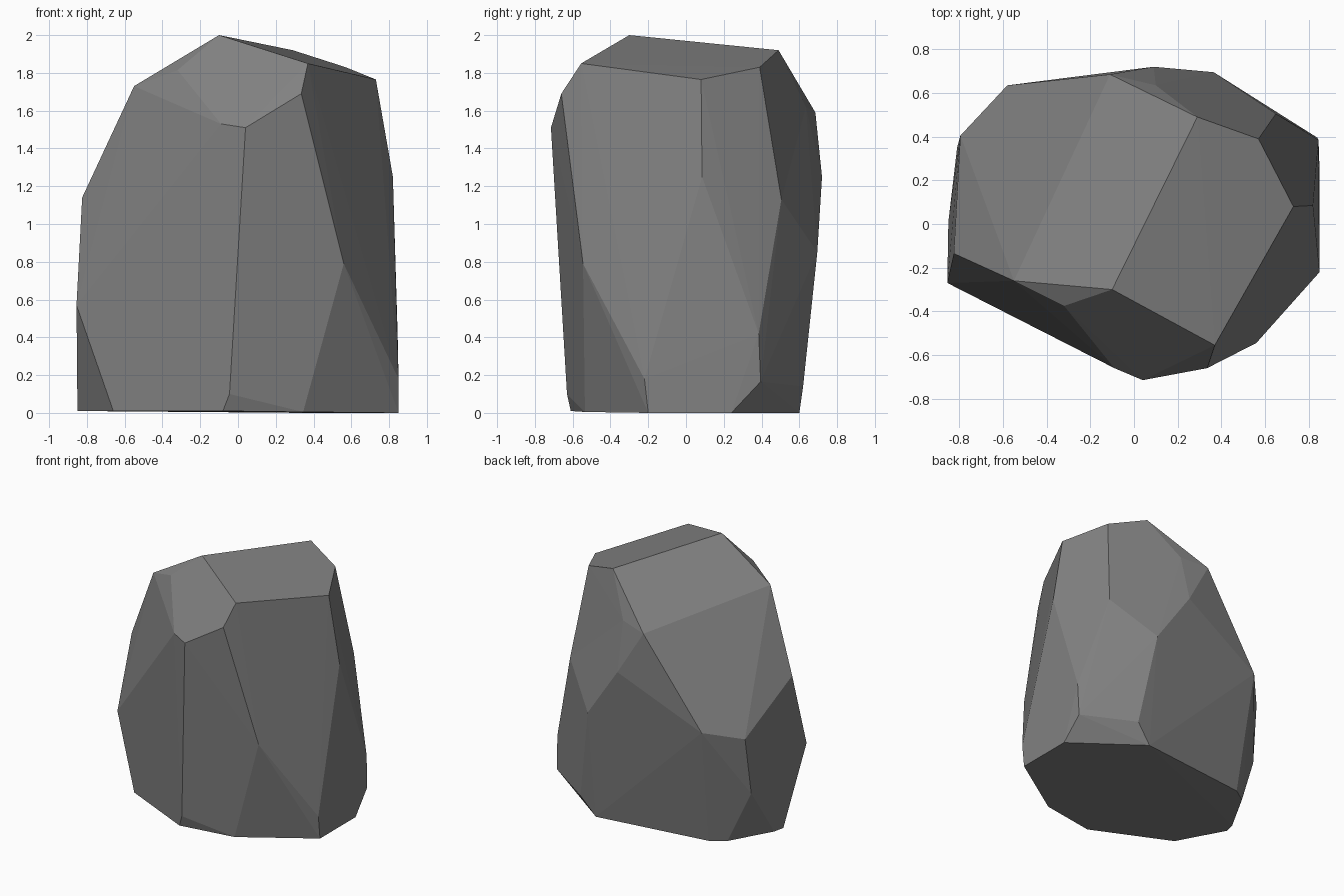
import bpy, bmesh
from mathutils import Vector

# Stone corners, grouped by height
crown = [(-.10, -.30, 2.0), (.37, -.555, 1.85), (.73, .08, 1.765),
         (.57, .39, 1.83), (.29, .49, 1.92), (-.32, -.375, 1.815),
         (-.55, -.26, 1.73), (-.11, .685, 1.59), (.335, -.66, 1.69),
         (.04, -.715, 1.51), (-.09, -.66, 1.53)]
waist = [(-.825, -.135, 1.14), (-.795, .405, .84), (-.58, .635, .92),
         (.09, .72, 1.25), (.365, .695, .85), (.65, .505, 1.13),
         (.82, .085, 1.25), (.845, .385, .42), (.56, -.545, .79),
         (-.855, -.27, .57), (-.81, .35, .40)]
base = [(.85, -.22, .18), (.84, .395, .165), (.48, .62, .14), (-.045, -.63, .10),
        (.85, -.20, 0), (.85, .24, 0), (.36, .60, 0), (-.54, .49, .01),
        (-.65, .416, .01), (-.83, .095, .01), (-.85, .01, .01),
        (-.66, -.34, .01), (-.08, -.61, .01), (.345, -.535, .005)]
# One chipped corner at the back, sunk slightly below the convex shape
chip = Vector((.10, .635, 1.62))
chip_out = chip + Vector((.03, .07, .05))

bm = bmesh.new()
for p in crown + waist + base:
    bm.verts.new(p)
chip_vert = bm.verts.new(chip_out)
res = bmesh.ops.convex_hull(bm, input=bm.verts[:])
loose = [v for v in bm.verts if not v.link_faces]
bmesh.ops.delete(bm, geom=loose, context='VERTS')
if chip_vert.is_valid:
    chip_vert.co = chip
bmesh.ops.recalc_face_normals(bm, faces=bm.faces[:])

mesh = bpy.data.meshes.new("stone")
bm.to_mesh(mesh)
bm.free()
stone = bpy.data.objects.new("stone", mesh)
bpy.context.collection.objects.link(stone)

# Plain grey stone
grey = bpy.data.materials.new("stone grey")
grey.diffuse_color = (.22, .22, .22, 1)
mesh.materials.append(grey)
